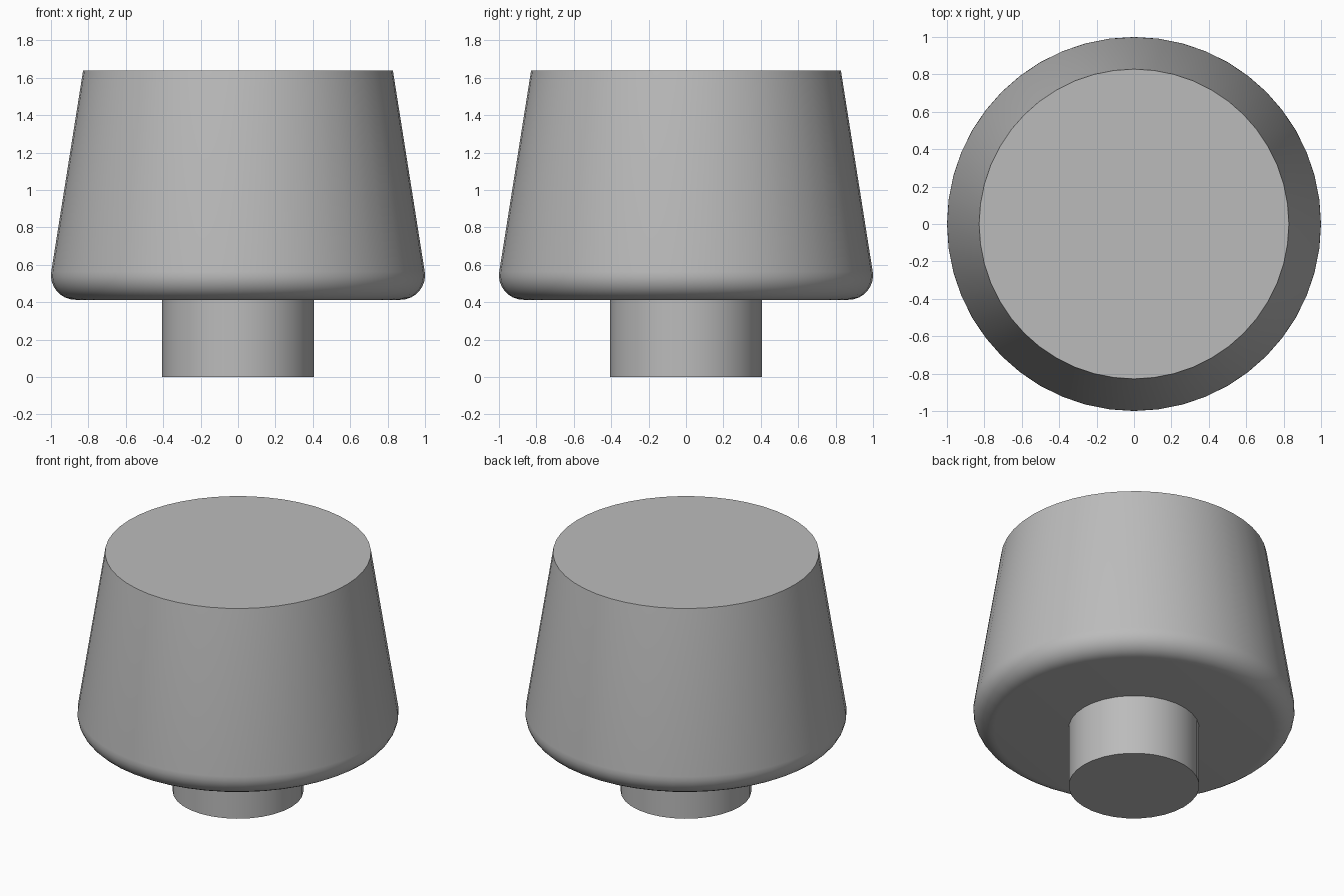
import bpy, bmesh, math

cube = bpy.data.objects.get("Cube")
if cube:
    bpy.data.objects.remove(cube, do_unlink=True)

grey = bpy.data.materials.new("plain grey")
grey.use_nodes = True
colour = (0.5, 0.5, 0.5, 1)
grey.diffuse_color = colour
grey.node_tree.nodes["Principled BSDF"].inputs["Base Color"].default_value = colour


def lathe(name, profile, sides):
    """Turn an open (radius, height) profile around z, closing both ends."""
    bm = bmesh.new()
    rings = []
    for r, z in profile:
        angles = [math.tau * i / sides for i in range(sides)]
        rings.append([bm.verts.new((r * math.cos(a), r * math.sin(a), z)) for a in angles])
    for low, high in zip(rings, rings[1:]):
        for i in range(sides):
            j = (i + 1) % sides
            bm.faces.new((low[i], low[j], high[j], high[i]))
    bm.faces.new(rings[0][::-1])
    bm.faces.new(rings[-1])
    mesh = bpy.data.meshes.new(name)
    bm.to_mesh(mesh)
    bm.free()
    mesh.materials.append(grey)
    obj = bpy.data.objects.new(name, mesh)
    bpy.context.collection.objects.link(obj)
    bpy.ops.object.select_all(action="DESELECT")
    obj.select_set(True)
    bpy.context.view_layer.objects.active = obj
    bpy.ops.object.shade_smooth_by_angle(angle=math.radians(35))
    return obj


# Tapered cap with a rounded lower rim
FILLET, STEPS = 0.13, 8
start, end = math.radians(-90), math.radians(8.9)
cap_profile = []
for k in range(STEPS + 1):
    a = start + (end - start) * k / STEPS
    cap_profile.append((0.87 + FILLET * math.cos(a), 0.543 + FILLET * math.sin(a)))
cap_profile.append((0.828, 1.64))
lathe("tapered_cap", cap_profile, 48)

# Short round stem below the cap
lathe("stem", [(0.407, 0), (0.407, 0.413)], 32)
